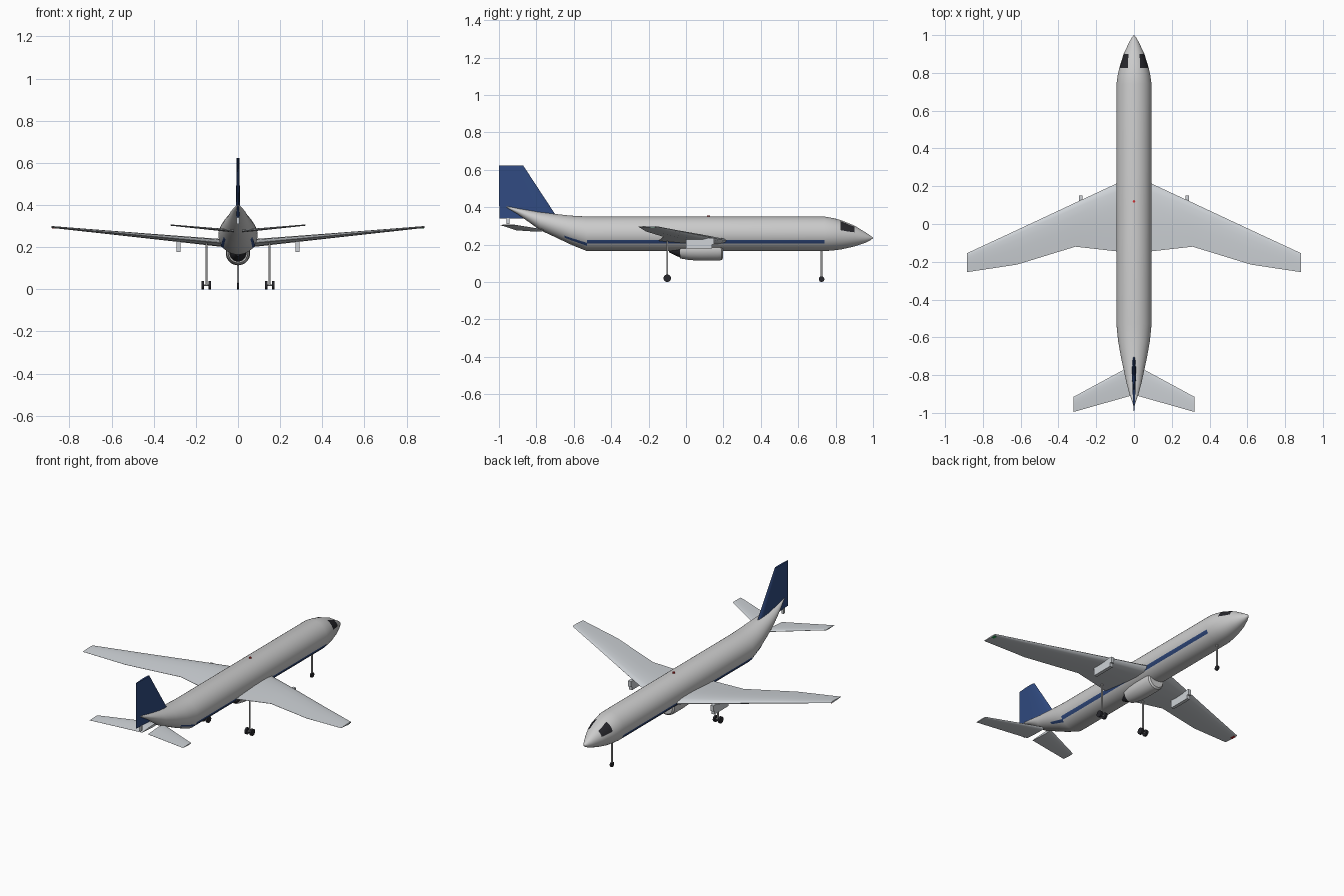
import bpy, bmesh, math
from mathutils import Vector

if "Cube" in bpy.data.objects:
    bpy.data.objects.remove(bpy.data.objects["Cube"])


def mat(name, rgb):
    m = bpy.data.materials.new(name)
    m.diffuse_color = (*rgb, 1)
    m.use_nodes = True
    m.node_tree.nodes["Principled BSDF"].inputs["Base Color"].default_value = m.diffuse_color
    return m


WHITE = mat("white", (0.86, 0.86, 0.86))
GREY = mat("wing_grey", (0.62, 0.65, 0.68))
BLUE = mat("navy", (0.03, 0.07, 0.22))
DARK = mat("dark", (0.02, 0.02, 0.025))
METAL = mat("metal", (0.5, 0.5, 0.5))
RED = mat("red", (0.7, 0.03, 0.03))
GREEN = mat("green", (0.02, 0.4, 0.1))


def finish(name, bm, material, angle=35, recalc=True):
    if recalc:
        bmesh.ops.recalc_face_normals(bm, faces=bm.faces)
    me = bpy.data.meshes.new(name)
    bm.to_mesh(me)
    bm.free()
    ob = bpy.data.objects.new(name, me)
    bpy.context.collection.objects.link(ob)
    me.materials.append(material)
    bpy.ops.object.select_all(action='DESELECT')
    ob.select_set(True)
    bpy.context.view_layer.objects.active = ob
    bpy.ops.object.shade_smooth_by_angle(angle=math.radians(angle))
    return ob


def loft(name, rings, material, angle=35, caps=True):
    """Skin a list of closed point rings."""
    bm = bmesh.new()
    vs = [[bm.verts.new(p) for p in r] for r in rings]
    n = len(rings[0])
    for a, b in zip(vs, vs[1:]):
        for i in range(n):
            bm.faces.new((a[i], a[(i + 1) % n], b[(i + 1) % n], b[i]))
    if caps:
        bm.faces.new(vs[0])
        bm.faces.new(vs[-1])
    return finish(name, bm, material, angle)


def box(name, lo, hi, material):
    bm = bmesh.new()
    bmesh.ops.create_cube(bm, size=1)
    lo, hi = Vector(lo), Vector(hi)
    for v in bm.verts:
        v.co = (lo + hi) / 2 + v.co * (hi - lo)
    return finish(name, bm, material)


def rod(name, a, b, r, material, sides=16):
    a, b = Vector(a), Vector(b)
    bm = bmesh.new()
    bmesh.ops.create_cone(bm, cap_ends=True, segments=sides, radius1=r, radius2=r, depth=(b - a).length)
    q = Vector((0, 0, 1)).rotation_difference(b - a)
    for v in bm.verts:
        v.co = q @ v.co + (a + b) / 2
    return finish(name, bm, material)


# Fuselage sections: y, half width, bottom z, top z
SECTIONS = [(-0.96, 0.003, 0.398, 0.406), (-0.9, 0.024, 0.362, 0.394), (-0.84, 0.040, 0.320, 0.384),
            (-0.78, 0.053, 0.277, 0.374), (-0.70, 0.070, 0.240, 0.364), (-0.62, 0.084, 0.202, 0.355),
            (-0.53, 0.093, 0.165, 0.35), (0.74, 0.093, 0.165, 0.35), (0.79, 0.086, 0.169, 0.341),
            (0.83, 0.077, 0.174, 0.33), (0.9, 0.055, 0.19, 0.302), (0.96, 0.027, 0.210, 0.265),
            (0.985, 0.013, 0.222, 0.249), (1.0, 0.001, 0.234, 0.236)]


def hull(y, ang, off=0.0):
    for a, b in zip(SECTIONS, SECTIONS[1:]):
        if a[0] <= y <= b[0]:
            t = (y - a[0]) / (b[0] - a[0])
            w, lo, hi = (a[i] + (b[i] - a[i]) * t for i in (1, 2, 3))
            return ((w + off) * math.cos(ang), y, (lo + hi) / 2 + ((hi - lo) / 2 + off) * math.sin(ang))


loft("fuselage", [[hull(s[0], 2 * math.pi * i / 40) for i in range(40)] for s in SECTIONS], WHITE)


def patch(name, side, rows, material, off=0.0015):
    """Strip lying on the hull; rows are (y, low angle, high angle)."""
    bm = bmesh.new()
    grid = []
    for y, lo, hi in rows:
        pts = [hull(y, math.radians(lo + (hi - lo) * i / 5), off) for i in range(6)]
        grid.append([bm.verts.new((side * p[0], p[1], p[2])) for p in pts])
    for a, b in zip(grid, grid[1:]):
        for i in range(5):
            f = (a[i], b[i], b[i + 1], a[i + 1])
            bm.faces.new(f if side < 0 else f[::-1])
    for f in bm.faces:
        f.normal_update()
        if f.normal.x * side < 0:
            f.normal_flip()
    return finish(name, bm, material, recalc=False)


# Aerofoil: chord fraction, half thickness fraction
FOIL = [(0, 0), (0.03, 0.25), (0.12, 0.42), (0.3, 0.5), (0.55, 0.4), (0.8, 0.2), (1, 0.03)]


def foil_ring(lead, trail, thick, up):
    lead, trail, up = Vector(lead), Vector(trail), Vector(up)
    top = [lead.lerp(trail, t) + up * thick * h for t, h in FOIL]
    low = [lead.lerp(trail, t) - up * thick * h for t, h in FOIL[:0:-1]]
    return top + low


# Stations: x, leading y, trailing y, z, thickness
WING = [(0.0, 0.257, -0.155, 0.213, 0.040), (0.31, 0.113, -0.12, 0.242, 0.028),
        (0.62, -0.032, -0.215, 0.271, 0.017), (0.885, -0.155, -0.255, 0.296, 0.009)]
TAIL = [(0.02, -0.753, -0.910, 0.277, 0.014), (0.32, -0.915, -0.995, 0.305, 0.006)]

for s, tag in ((-1, "left"), (1, "right")):
    # Wings and tailplanes
    for part, stations in (("wing", WING), ("tailplane", TAIL)):
        loft(f"{tag}_{part}", [foil_ring((s * x, a, z), (s * x, b, z), t, (0, 0, 1))
                               for x, a, b, z, t in stations], GREY)
    # Hull stripe and cockpit window
    patch(f"{tag}_stripe", s, [(-0.53, -34, -20), (0.74, -34, -20)], BLUE)
    patch(f"{tag}_rear_stripe", s, [(-0.65, -43, -33), (-0.62, -43, -32), (-0.53, -43, -31)], BLUE)
    patch(f"{tag}_cockpit_window", s, [(0.825, 18, 66), (0.83, 18, 66), (0.865, 18, 62), (0.9, 20, 60)], DARK)
    # Underwing pylon and tip light
    box(f"{tag}_pylon", (s * 0.272, 0.0, 0.178), (s * 0.292, 0.14, 0.235), GREY)
    box(f"{tag}_pylon_nose", (s * 0.272, 0.10, 0.20), (s * 0.292, 0.15, 0.235), GREY)
    box(f"{tag}_tip_light", (s * 0.868, -0.19, 0.288), (s * 0.882, -0.165, 0.298), RED if s < 0 else GREEN)
    # Main landing gear
    x = s * 0.15
    rod(f"{tag}_main_strut", (x, -0.1, 0.02), (x, -0.1, 0.22), 0.005, METAL)
    rod(f"{tag}_main_axle", (x - 0.018, -0.1, 0.02), (x + 0.018, -0.1, 0.02), 0.004, METAL)
    for k, d in enumerate((-0.017, 0.017)):
        rod(f"{tag}_main_wheel_{k + 1}", (x + d - 0.006, -0.1, 0.02), (x + d + 0.006, -0.1, 0.02), 0.02, DARK, 24)

# Fin
loft("fin", [foil_ring((0, a, za), (0, b, zb), t, (1, 0, 0)) for a, za, b, zb, t in
             ((-0.685, 0.34, -0.998, 0.34, 0.022), (-0.87, 0.622, -1.0, 0.622, 0.012))], BLUE)

# Nose landing gear
rod("nose_strut", (0, 0.725, 0.015), (0, 0.725, 0.18), 0.005, METAL)
rod("nose_wheel", (-0.005, 0.725, 0.015), (0.005, 0.725, 0.015), 0.015, DARK, 24)


def lathe_y(name, profile, z, material, caps=True):
    return loft(name, [[(r * math.cos(2 * math.pi * i / 32), y, z + r * math.sin(2 * math.pi * i / 32))
                        for i in range(32)] for y, r in profile], material, caps=caps)


# Belly pod with dark rear cone
lathe_y("belly_pod", [(0.0, 0.036), (-0.03, 0.040), (-0.032, 0.046), (0.02, 0.055), (0.08, 0.058),
                      (0.17, 0.058), (0.19, 0.055), (0.198, 0.046)], 0.172, WHITE)
lathe_y("pod_exhaust", [(0.0, 0.038), (-0.035, 0.038), (-0.09, 0.012)], 0.170, DARK)

# Beacon and tail light
rod("beacon", (0, 0.12, 0.345), (0, 0.12, 0.356), 0.007, RED)
box("tail_light", (-0.006, -0.96, 0.31), (0.006, -0.945, 0.342), GREY)
